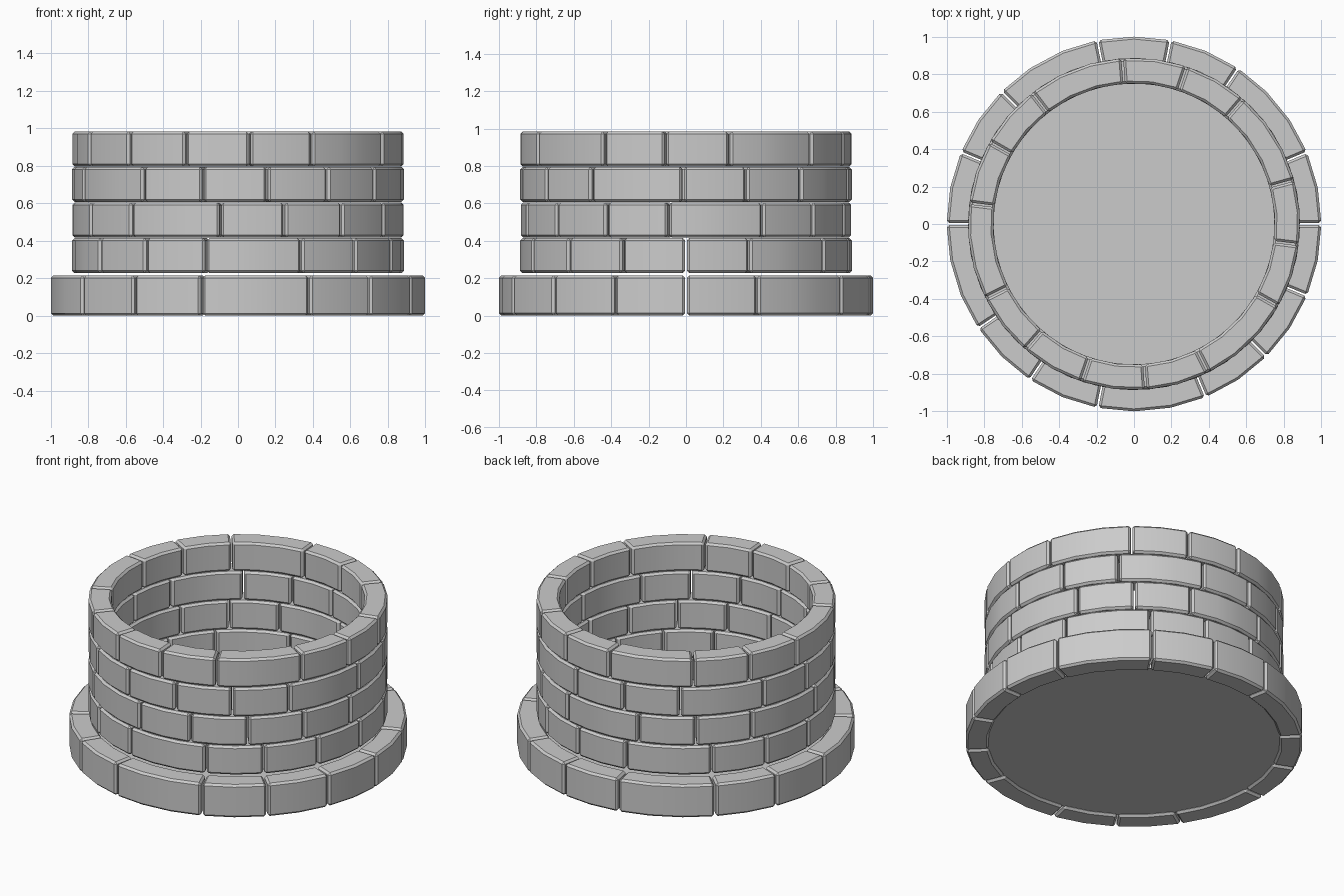
import bpy, bmesh
from math import radians, degrees, cos, sin, pi

if "Cube" in bpy.data.objects:
    bpy.data.objects.remove(bpy.data.objects["Cube"])

STEP = 2 * pi / 32                       # every course is a 32-sided ring
PATTERN = [2, 2, 2, 2, 3, 2, 2, 3, 2, 2, 3, 2, 2, 3]   # brick lengths in steps


def finish(bm, name):
    mesh = bpy.data.meshes.new(name)
    bm.to_mesh(mesh)
    bm.free()
    ob = bpy.data.objects.new(name, mesh)
    bpy.context.collection.objects.link(ob)
    bpy.ops.object.select_all(action='DESELECT')
    ob.select_set(True)
    bpy.context.view_layer.objects.active = ob
    bpy.ops.object.shade_smooth_by_angle(angle=radians(25))
    return ob


def add_brick(bm, r_in, r_out, z0, z1, start, count, gap):
    """Sweep a rectangular section around the ring, leaving a joint at each end."""
    loops = []
    for i in range(count + 1):
        a = start + i * STEP
        if i == 0:
            a += gap
        if i == count:
            a -= gap
        loops.append([bm.verts.new((r * cos(a), r * sin(a), z))
                      for r, z in ((r_in, z0), (r_out, z0), (r_out, z1), (r_in, z1))])
    for p, q in zip(loops, loops[1:]):
        for k in range(4):
            m = (k + 1) % 4
            bm.faces.new((p[k], p[m], q[m], q[k]))
    bm.faces.new(loops[0])
    bm.faces.new(loops[-1][::-1])


def course(name, r_in, r_out, z0, z1, start):
    bm = bmesh.new()
    a = start
    for n in PATTERN:
        add_brick(bm, r_in, r_out, z0, z1, a, n, 0.005 / r_out)
        a += n * STEP
    bmesh.ops.recalc_face_normals(bm, faces=bm.faces)
    # chamfer only the real brick edges, not the ring facets
    sharp = [e for e in bm.edges if e.calc_face_angle(0) > radians(40)]
    bmesh.ops.bevel(bm, geom=sharp, offset=0.013, segments=1, affect='EDGES',
                    offset_type='OFFSET', profile=0.5, clamp_overlap=True)
    return finish(bm, name)


# wide footing course
course("base_course", 0.865, 1.0, 0.0, 0.215, radians(-67.5))

# four wall courses, each turned half a radian from the one below
for i in range(4):
    z = 0.227 + i * 0.19
    course(f"wall_course_{i + 1}", 0.752, 0.887, z, z + 0.187, radians(-67.5) - 0.5 * i)

# floor disc closing the bottom
bm = bmesh.new()
bmesh.ops.create_circle(bm, cap_ends=True, segments=32, radius=0.875)
bmesh.ops.translate(bm, verts=bm.verts, vec=(0, 0, 0.015))
finish(bm, "floor")
